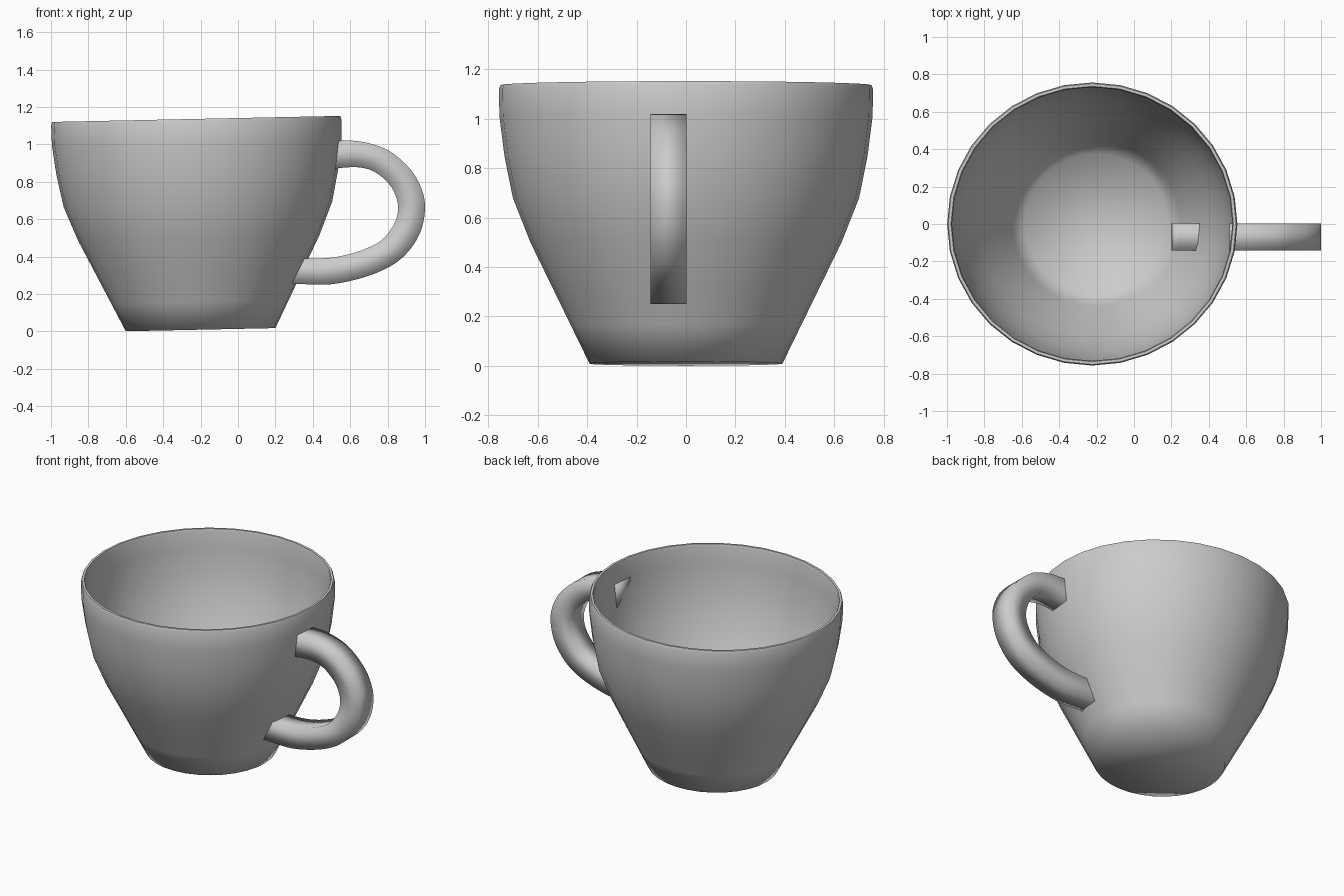
import bpy
import math
from mathutils import Matrix

if "Cube" in bpy.data.objects:
    bpy.data.objects.remove(bpy.data.objects["Cube"])


def make_object(name, verts, faces, angle):
    mesh = bpy.data.meshes.new(name)
    mesh.from_pydata(verts, [], faces)
    mesh.update()
    obj = bpy.data.objects.new(name, mesh)
    bpy.context.collection.objects.link(obj)
    bpy.ops.object.select_all(action='DESELECT')
    obj.select_set(True)
    bpy.context.view_layer.objects.active = obj
    bpy.ops.object.mode_set(mode='EDIT')
    bpy.ops.mesh.select_all(action='SELECT')
    bpy.ops.mesh.normals_make_consistent(inside=False)
    bpy.ops.object.mode_set(mode='OBJECT')
    bpy.ops.object.shade_smooth_by_angle(angle=math.radians(angle))
    return obj


def catmull(points, steps):
    """Smooth path through all the points."""
    out = []
    for i in range(len(points) - 1):
        p0, p1 = points[max(i - 1, 0)], points[i]
        p2, p3 = points[i + 1], points[min(i + 2, len(points) - 1)]
        for s in range(steps):
            t = s / steps
            out.append([0.5 * (2 * b + (c - a) * t + (2 * a - 5 * b + 4 * c - d) * t * t
                               + (3 * b - a - 3 * c + d) * t ** 3)
                        for a, b, c, d in zip(p0, p1, p2, p3)])
    out.append(list(points[-1]))
    return out


# Cup: outer wall, thin rim and inner wall turned around a slightly tilted axis
SEG = 32
profile = [(0.40, 0.0), (0.475, 0.15), (0.555, 0.31), (0.645, 0.49), (0.718, 0.67),
           (0.753, 0.84), (0.774, 1.0), (0.776, 1.11), (0.77, 1.127), (0.755, 1.127),
           (0.75, 1.11), (0.748, 1.0), (0.728, 0.84), (0.693, 0.67), (0.62, 0.49),
           (0.53, 0.31), (0.45, 0.15), (0.385, 0.025)]
tilt = Matrix.Translation((-0.2, 0, 0.009)) @ Matrix.Rotation(-0.021, 4, 'Y')
verts, faces = [], []
for r, z in profile:
    for k in range(SEG):
        a = 2 * math.pi * k / SEG
        verts.append((r * math.cos(a), r * 0.975 * math.sin(a), z))
for i in range(len(profile) - 1):
    for k in range(SEG):
        n = (k + 1) % SEG
        faces.append((i * SEG + k, i * SEG + n, (i + 1) * SEG + n, (i + 1) * SEG + k))
faces.append(tuple(reversed(range(SEG))))
faces.append(tuple(range((len(profile) - 1) * SEG, len(profile) * SEG)))
cup = make_object("cup_body", verts, faces, 70)
cup.data.transform(tilt)

# Handle: square section swept along matching outer and inner edges (xo, zo, xi, zi)
edges = [(0.51, 1.018, 0.51, 0.87), (0.65, 1.016, 0.635, 0.878), (0.80, 0.97, 0.73, 0.853),
         (0.92, 0.868, 0.81, 0.785), (0.98, 0.765, 0.848, 0.71), (1.0, 0.66, 0.855, 0.64),
         (0.975, 0.53, 0.83, 0.565), (0.90, 0.415, 0.765, 0.485), (0.80, 0.34, 0.66, 0.433),
         (0.66, 0.285, 0.54, 0.40), (0.50, 0.252, 0.44, 0.39), (0.36, 0.252, 0.34, 0.389),
         (0.20, 0.26, 0.21, 0.389)]
verts, faces = [], []
path = catmull(edges, 4)
for xo, zo, xi, zi in path:
    verts += [(xo, -0.143, zo), (xo, 0.003, zo), (xi, 0.003, zi), (xi, -0.143, zi)]
for i in range(len(path) - 1):
    for k in range(4):
        n = (k + 1) % 4
        faces.append((4 * i + k, 4 * i + n, 4 * i + 4 + n, 4 * i + 4 + k))
last = 4 * (len(path) - 1)
faces += [(3, 2, 1, 0), (last, last + 1, last + 2, last + 3)]
make_object("handle", verts, faces, 120)
